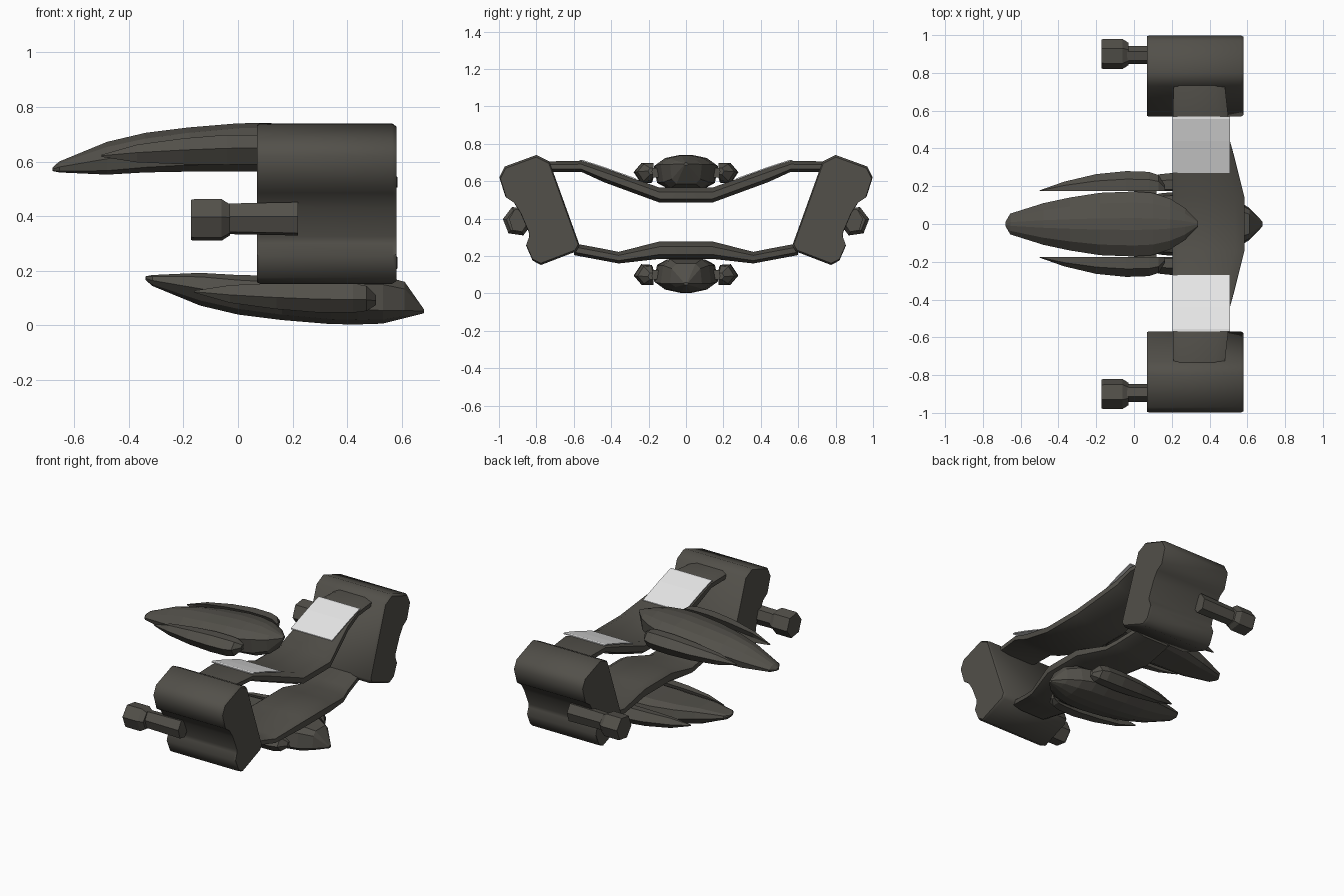
import bpy, bmesh, math
from mathutils import Vector

if "Cube" in bpy.data.objects:
    bpy.data.objects.remove(bpy.data.objects["Cube"])


def material(name, rgb):
    m = bpy.data.materials.new(name)
    m.diffuse_color = (*rgb, 1)
    m.use_nodes = True
    m.node_tree.nodes["Principled BSDF"].inputs["Base Color"].default_value = m.diffuse_color
    return m


DARK = material("dark warm grey", (0.085, 0.08, 0.068))
LIGHT = material("pale grey", (0.8, 0.8, 0.8))


def loft(name, rings, mat=DARK, smooth=None, bevel=0):
    """Skin a list of equal-length rings and cap both ends."""
    bm = bmesh.new()
    vs = [[bm.verts.new(p) for p in r] for r in rings]
    n = len(rings[0])
    for a, b in zip(vs, vs[1:]):
        for i in range(n):
            j = (i + 1) % n
            bm.faces.new((a[i], a[j], b[j], b[i]))
    bm.faces.new(vs[0])
    bm.faces.new(vs[-1])
    bmesh.ops.recalc_face_normals(bm, faces=bm.faces)
    me = bpy.data.meshes.new(name)
    bm.to_mesh(me)
    bm.free()
    me.materials.append(mat)
    ob = bpy.data.objects.new(name, me)
    bpy.context.collection.objects.link(ob)
    if smooth:
        bpy.ops.object.select_all(action='DESELECT')
        ob.select_set(True)
        bpy.context.view_layer.objects.active = ob
        bpy.ops.object.shade_smooth_by_angle(angle=math.radians(smooth))
    return ob


def prism(name, outline, xs, mat=DARK, smooth=None):
    """Extrude a y-z outline along x; xs holds (x, scale about centre)."""
    c = sum((Vector(p) for p in outline), Vector((0, 0))) / len(outline)
    rings = []
    for x, s in xs:
        rings.append([(x, c.x + (y - c.x) * s, c.y + (z - c.y) * s) for y, z in outline])
    return loft(name, rings, mat, smooth)


# side pods
POD = [(.73, .705), (.80, .74), (.97, .678), (.998, .62), (.965, .515), (.92, .485),
       (.885, .43), (.84, .325), (.838, .30), (.855, .255), (.82, .175), (.775, .152),
       (.585, .225), (.568, .255)]
# gun parts, as turned hexagons
HEX = [(math.cos(math.radians(60 * i + 8)), math.sin(math.radians(60 * i + 8))) for i in range(6)]
for side, tag in ((1, "left"), (-1, "right")):
    prism(f"pod_{tag}", [(side * y, z) for y, z in POD],
          [(.07, .98), (.08, 1), (.565, 1), (.58, .965)], smooth=45)
    prism(f"gun_shaft_{tag}", [(side * (.895 + .047 * a), .39 + .06 * b) for a, b in HEX],
          [(-.06, 1), (.22, 1.1)])
    prism(f"gun_muzzle_{tag}", [(side * (.90 + .08 * a), .386 + .082 * b) for a, b in HEX],
          [(-.172, .97), (-.16, 1), (-.06, 1), (-.03, .75)])


# wings: stations of y, back x, front x, bottom z, top z
def wing(name, half):
    stations = [(-s[0], *s[1:]) for s in reversed(half)] + half
    rings = []
    for y, a, b, lo, hi in stations:
        t = hi - lo
        rings.append([(a, y, lo + .25 * t), (a + .03, y, lo), (b - .06, y, lo),
                      (b, y, lo + .25 * t), (b, y, hi - .3 * t), (b - .05, y, hi),
                      (a + .03, y, hi), (a, y, hi - .25 * t)])
    loft(name, rings, smooth=40)


wing("upper_wing", [(.14, .205, .585, .485, .565), (.44, .205, .508, .595, .672),
                    (.56, .205, .50, .65, .708), (.74, .21, .48, .65, .706)])
wing("lower_wing", [(.14, .205, .585, .185, .278), (.36, .205, .53, .16, .222),
                    (.44, .205, .508, .175, .238), (.60, .21, .48, .205, .268)])

# pale panels on the upper wing
for side, tag in ((1, "left"), (-1, "right")):
    rings = []
    for y, z in ((.27, .6125), (.44, .674), (.555, .711), (.57, .711)):
        rings.append([(x, side * y, z + dz) for x, dz in
                      ((.203, -.004), (.508, -.004), (.508, .003), (.203, .003))])
    loft(f"wing_panel_{tag}", rings, LIGHT)


# twin hulls: the lower one is the upper one flipped over and moved forward
# stations of x, half width, bottom z, top z, widest z
HULL = [(-.68, .012, .565, .578, .572), (-.655, .055, .56, .60, .58),
        (-.48, .11, .552, .672, .61), (-.34, .14, .560, .705, .635),
        (-.18, .165, .563, .725, .66), (0, .172, .563, .74, .68),
        (.10, .165, .563, .741, .685), (.19, .135, .563, .738, .69),
        (.27, .085, .585, .718, .69), (.34, .012, .685, .70, .692)]
# stations of x, fin width, bottom z, top z
FIN = [(-.50, .004, .617, .625), (-.37, .05, .597, .662), (-.2, .09, .59, .685),
       (-.04, .106, .588, .698), (.08, .102, .59, .698), (.13, .085, .60, .692),
       (.165, .03, .635, .67)]


def place(x, y, z, flip):
    return (x + .341, y, .744 - z) if flip else (x, y, z)


for flip, tag in ((False, "upper"), (True, "lower")):
    rings = []
    for x, w, lo, hi, mid in HULL:
        half = [(.18, hi), (.66, hi - .3 * (hi - mid)), (1, mid),
                (.9, lo + .25 * (mid - lo)), (.6, lo)]
        loop = [(w * k, z) for k, z in half] + [(-w * k, z) for k, z in reversed(half)]
        rings.append([place(x, y, z, flip) for y, z in loop])
    loft(f"{tag}_hull", rings)
    for side, hand in ((1, "left"), (-1, "right")):
        rings = []
        for x, w, lo, hi in FIN:
            h = hi - lo
            loop = [(0, hi), (.6, hi), (1, lo + .55 * h), (.62, lo), (.1, lo + .03 * h),
                    (.25, lo + .5 * h)]
            rings.append([place(x, side * (.174 + w * k), z, flip) for k, z in loop])
        loft(f"{tag}_fin_{hand}", rings)
    # cross strut joining the fins to the hull
    strut = [(.0, .62), (.0, .67), (.12, .67), (.12, .62)]
    loft(f"{tag}_fin_strut", [[place(x, y, z, flip) for x, z in strut] for y in (-.21, .21)])
